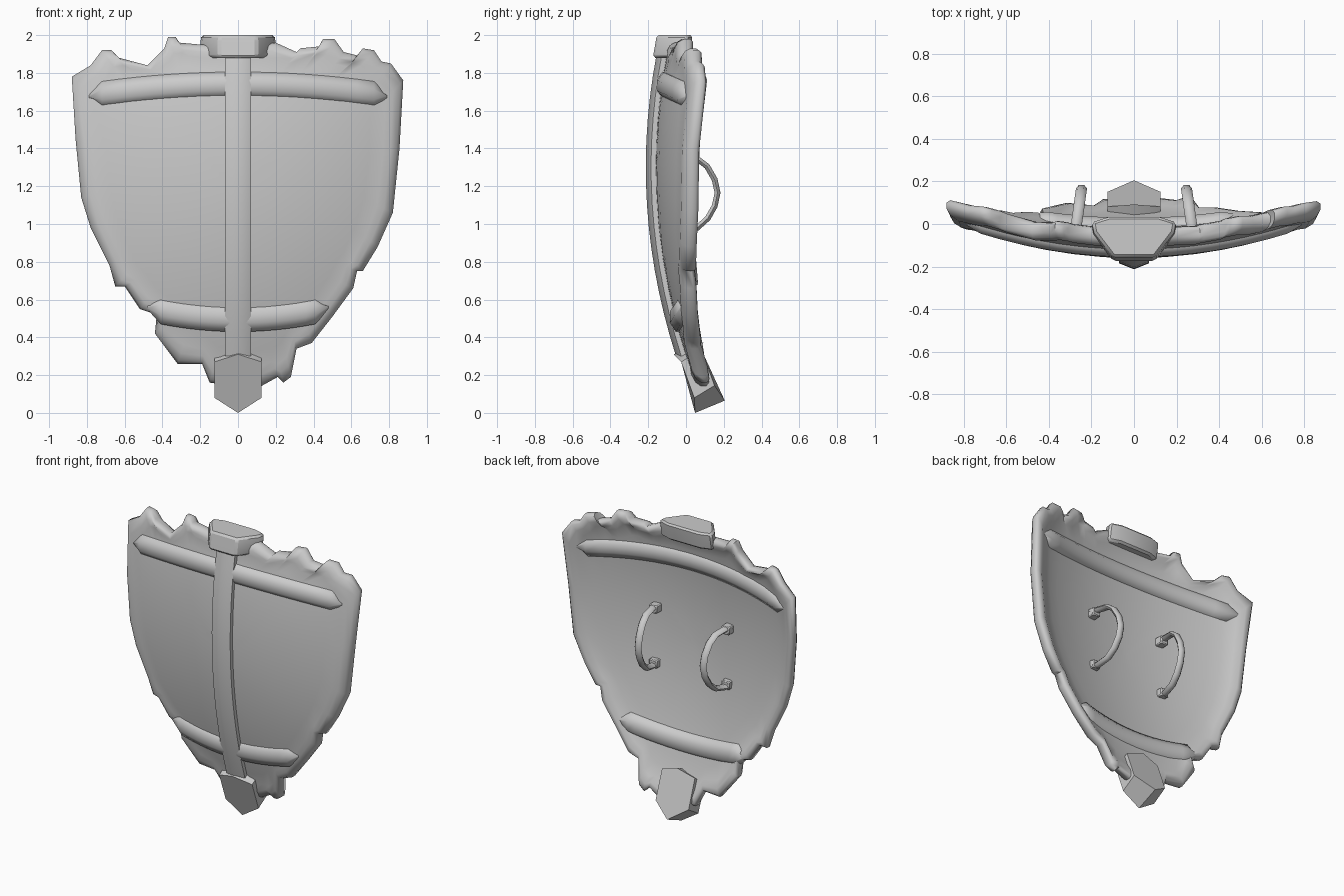
import bpy, bmesh, math
from mathutils import Vector

if "Cube" in bpy.data.objects:
    bpy.data.objects.remove(bpy.data.objects["Cube"])


def face_y(x, z):
    """Front surface of the doubly curved shield."""
    return -0.16 + 0.16 * (z - 1.3) ** 2 + 0.225 * x * x


def loft(name, rings, angle=35, bevel=0):
    """Skin a list of equal-length point rings and cap both ends."""
    bm = bmesh.new()
    vs = [[bm.verts.new(p) for p in ring] for ring in rings]
    n = len(vs[0])
    for a, b in zip(vs, vs[1:]):
        for i in range(n):
            j = (i + 1) % n
            bm.faces.new((a[i], a[j], b[j], b[i]))
    bm.faces.new(vs[0])
    bm.faces.new(vs[-1])
    bmesh.ops.recalc_face_normals(bm, faces=bm.faces)
    me = bpy.data.meshes.new(name)
    bm.to_mesh(me)
    bm.free()
    ob = bpy.data.objects.new(name, me)
    bpy.context.collection.objects.link(ob)
    if bevel:
        m = ob.modifiers.new("Bevel", 'BEVEL')
        m.width, m.segments = bevel, 1
    bpy.ops.object.select_all(action='DESELECT')
    ob.select_set(True)
    bpy.context.view_layer.objects.active = ob
    bpy.ops.object.shade_smooth_by_angle(angle=math.radians(angle))
    return ob


# Battered outline of the plate (x, z), clockwise from the top left corner
outline = [
    (-.88, 1.78), (-.78, 1.84), (-.72, 1.92), (-.67, 1.92), (-.63, 1.88), (-.48, 1.84),
    (-.39, 1.93), (-.37, 1.99), (-.33, 1.99), (-.31, 1.96), (-.2, 1.95), (0, 1.94),
    (.2, 1.96), (.31, 1.91), (.33, 1.93), (.43, 1.94), (.45, 1.98), (.51, 1.98),
    (.56, 1.91), (.64, 1.89), (.66, 1.93), (.72, 1.92), (.76, 1.86), (.81, 1.85),
    (.875, 1.76), (.855, 1.4), (.82, 1.06), (.74, .88), (.66, .75), (.63, .75),
    (.61, .66), (.5, .51), (.39, .37), (.31, .34), (.28, .19), (.24, .16),
    (.21, .19), (.12, .14), (0, .14), (-.15, .16), (-.19, .26), (-.32, .26),
    (-.44, .42), (-.43, .52), (-.52, .55), (-.6, .67), (-.65, .67), (-.68, .78),
    (-.78, .98), (-.83, 1.14), (-.86, 1.45)]

# Evened-out copy of the outline that shapes the inside of the plate
smooth = [Vector(p) for p in outline]
for _ in range(4):
    smooth = [(smooth[i - 1] + 2 * smooth[i] + smooth[(i + 1) % len(smooth)]) / 4
              for i in range(len(smooth))]


def plate_ring(s, off):
    c = Vector((0, 1.15))
    ring = []
    for p, q in zip(outline, smooth):
        w = min(1, max(0, (1 - s) / .25))
        x, z = c + (Vector(p).lerp(q, w) - c) * s
        ring.append((x, face_y(x, z) + off, z))
    return ring


# Plate with a thicker, rounded rim: (scale, depth offset) from front to back
inner = [.04, .2, .35, .5, .62, .74, .83]
profile = [(s, 0) for s in inner] + [
    (.91, 0), (.95, -.008), (.985, 0), (1, .02), (1, .05), (.985, .07), (.95, .08), (.91, .066)]
profile += [(s, .06) for s in reversed(inner)]
loft("shield_plate", [plate_ring(s, o) for s, o in profile], 65)


# Horizontal bands with pointed ends, showing on both faces
def band(name, half, z_mid, z_end, h, d):
    rings = []
    body = half - .07
    stations = [-half] + [body * (i / 8 - 1) for i in range(17)] + [half]
    for x in stations:
        k = .15 if abs(x) > body + .001 else 1
        zc = z_mid + (z_end - z_mid) * (x / half) ** 2
        yc = face_y(x, zc) + .03
        sec = [(-1, -.4), (-1, .4), (-.45, 1), (.45, 1), (1, .4), (1, -.4), (.45, -1), (-.45, -1)]
        rings.append([(x, yc + d * (.6 + .4 * k) * u, zc + h * k * v) for u, v in sec])
    loft(name, rings, 65)


band("upper_band", .79, 1.735, 1.675, .07, .056)
band("lower_band", .48, .505, .56, .075, .058)

# Vertical rib with a ridged front
rib = []
for i in range(15):
    z = .3 + 1.6 * i / 14
    y = face_y(0, z)
    rib.append([(x, y + o, z) for x, o in
                [(-.07, .02), (-.07, -.025), (0, -.053), (.07, -.025), (.07, .02)]])
loft("centre_rib", rib, 55)

# Top cap straddling the rim
cap_plan = [(-.2, .01), (-.19, -.04), (-.1, -.155), (.1, -.155), (.19, -.04), (.2, .01),
            (.12, .035), (-.12, .035)]
loft("top_cap", [[(x * s, y + dy, z) for x, y in cap_plan]
                 for z, s, dy in [(1.88, .95, -.02), (1.9, 1, -.017), (1.97, 1, -.005), (2.0, .98, 0)]],
     40, .012)

# Pointed tip block with ridged faces, leaning backwards with the shield
tip = [(0, .31), (.125, .27), (.125, .08), (0, 0), (-.125, .08), (-.125, .27)]
front, back = [], []
for x, z in tip:
    y = -.065 + (.31 - z) * .365
    front.append((x, y + .2 * abs(x), z))
    back.append((x, y + .157 - .2 * abs(x), z + .065))
loft("tip_block", [front, back], 50)

# Two grips on the back, each a bent strap with square feet
grip_path = [(-.09, 1.35), (-.02, 1.355), (.06, 1.345), (.112, 1.305), (.152, 1.235), (.167, 1.165),
             (.152, 1.095), (.115, 1.03), (.06, .98), (-.02, .96), (-.09, .965)]
for side, label in ((-1, "left"), (1, "right")):
    rings = []
    for i, (y, z) in enumerate(grip_path):
        a = Vector(grip_path[max(i - 1, 0)])
        b = Vector(grip_path[min(i + 1, len(grip_path) - 1)])
        t = (b - a).normalized()
        n = Vector((-t.y, t.x))
        xc = side * (.27 - .14 * y)
        sec = [(math.cos(k * math.pi / 3), math.sin(k * math.pi / 3)) for k in range(6)]
        rings.append([(xc + .026 * u, y + n.x * .018 * v, z + n.y * .018 * v) for u, v in sec])
    loft(label + "_grip", rings, 65)
    for z, end in ((1.345, "upper"), (.97, "lower")):
        x = side * .275
        loft(f"{label}_grip_{end}_foot",
             [[(x + a * .03, y, z + b * .028) for a, b in ((-1, -1), (1, -1), (1, 1), (-1, 1))]
              for y in (-.11, -.03)], 30, .006)
